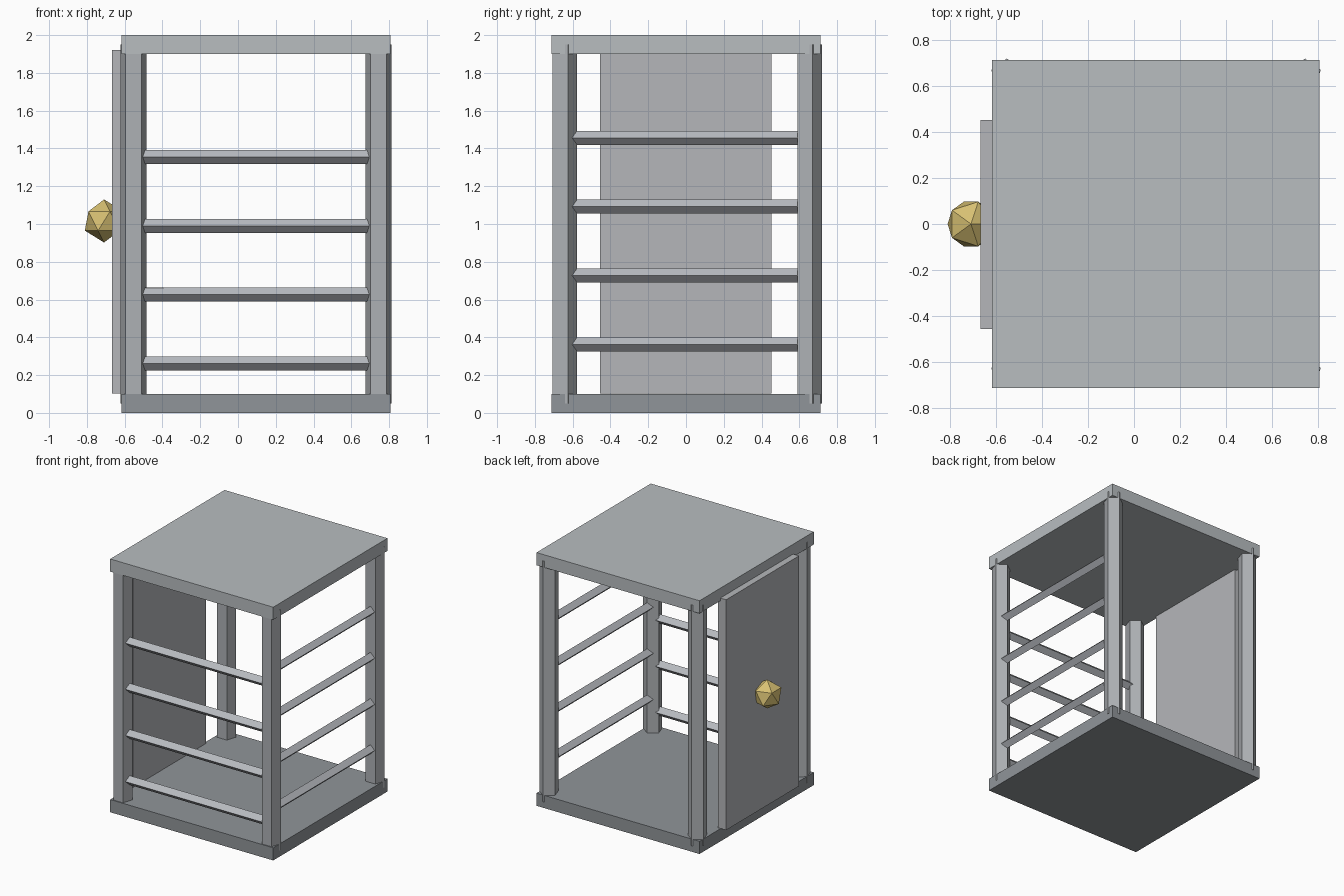
import bpy
from math import pi
from mathutils import Matrix, Vector

cube = bpy.data.objects.get("Cube")
if cube:
    bpy.data.objects.remove(cube, do_unlink=True)


def material(name, rgb):
    mat = bpy.data.materials.new(name)
    mat.use_nodes = True
    color = (*rgb, 1.0)
    mat.diffuse_color = color
    mat.node_tree.nodes["Principled BSDF"].inputs["Base Color"].default_value = color
    return mat


roof_grey = material("roof grey", (0.48, 0.51, 0.53))
floor_grey = material("floor grey", (0.28, 0.30, 0.32))
post_grey = material("post grey", (0.42, 0.44, 0.46))
bar_grey = material("bar grey", (0.48, 0.50, 0.53))
door_grey = material("door grey", (0.46, 0.47, 0.49))
gold = material("gold", (0.68, 0.53, 0.17))


def finish(name, mat):
    obj = bpy.context.object
    obj.name = name
    obj.data.materials.append(mat)
    return obj


def box(name, low, high, mat):
    low, high = Vector(low), Vector(high)
    bpy.ops.mesh.primitive_cube_add(size=1)
    obj = finish(name, mat)
    obj.data.transform(Matrix.Translation((low + high) / 2) @ Matrix.Diagonal((*(high - low), 1)))


def rod(name, sides, radius, start, end, mat):
    start, end = Vector(start), Vector(end)
    axis = end - start
    bpy.ops.mesh.primitive_cylinder_add(vertices=sides, radius=radius, depth=axis.length)
    obj = finish(name, mat)
    turn = axis.to_track_quat('Z', 'Y').to_matrix().to_4x4()
    obj.data.transform(Matrix.Translation((start + end) / 2) @ turn)


# Floor and roof slabs
X0, X1, Y = -0.617, 0.807, 0.713
box("floor", (X0, -Y, 0), (X1, Y, 0.1), floor_grey)
box("roof", (X0, -Y, 1.9), (X1, Y, 2), roof_grey)

# Five-sided corner posts, flat side to the front
LEFT, RIGHT, DEPTH = -0.553, 0.744, 0.648
for side, x in (("right", LEFT), ("left", RIGHT)):
    for end, y in (("front", -DEPTH), ("back", DEPTH)):
        bpy.ops.mesh.primitive_cylinder_add(vertices=5, radius=0.0715, depth=1.9)
        post = finish(f"{end}_{side}_post", post_grey)
        post.data.transform(Matrix.Translation((x, y, 1)))

# Diamond-section bars across the front and one side
for i in range(4):
    z = 0.261 + i * 0.3645
    rod(f"front_bar_{i + 1}", 4, 0.037, (LEFT, -DEPTH, z), (RIGHT, -DEPTH, z), bar_grey)
    z += 0.102
    rod(f"side_bar_{i + 1}", 4, 0.037, (RIGHT, -DEPTH, z), (RIGHT, DEPTH, z), bar_grey)

# Door with a faceted knob
box("door", (-0.668, -0.456, 0.103), (-0.597, 0.453, 1.922), door_grey)
bpy.ops.mesh.primitive_ico_sphere_add(subdivisions=1, radius=0.114)
knob = finish("door_knob", gold)
knob.data.transform(Matrix.Translation((-0.709, 0, 1.016)))
